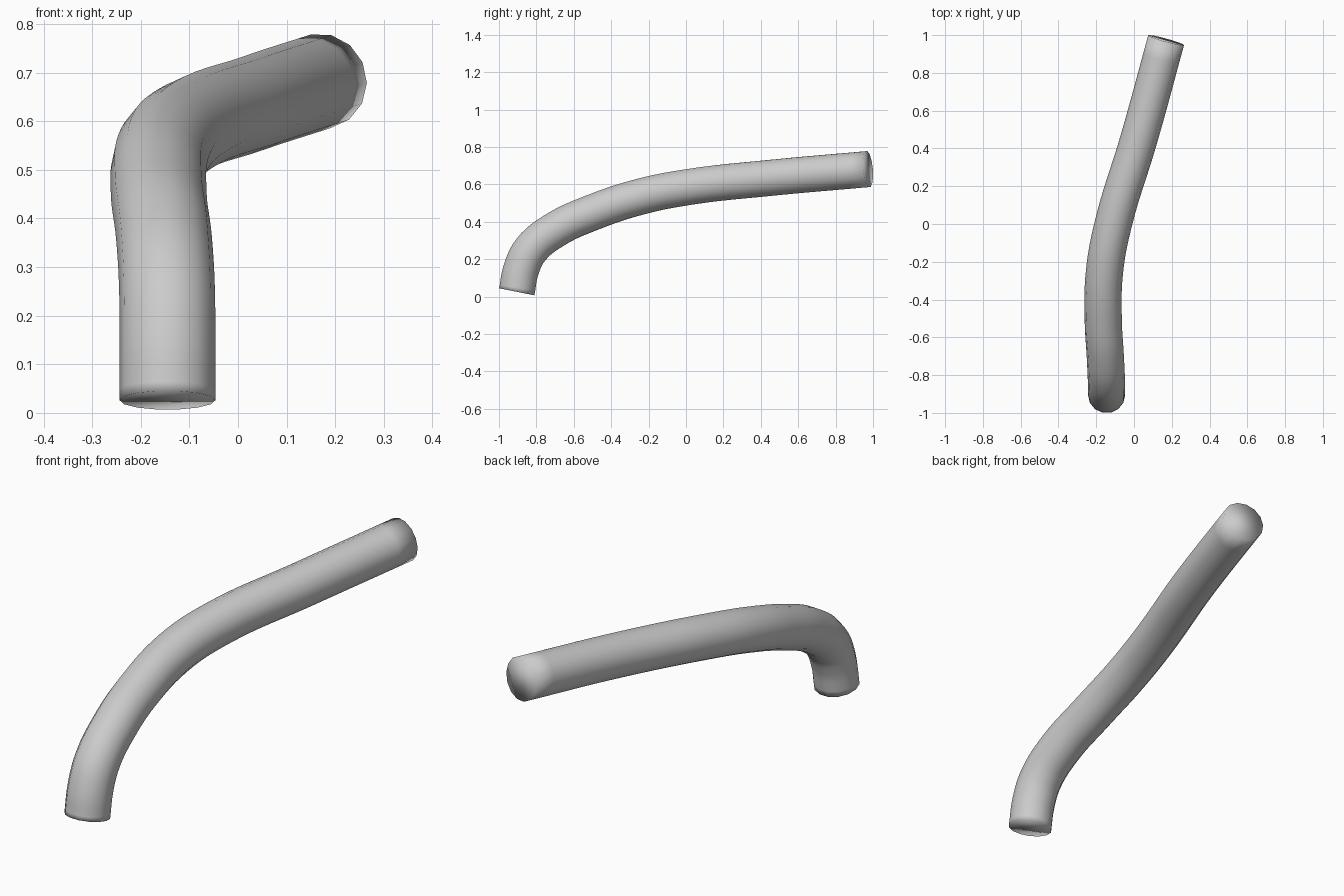
import bpy, bmesh

if "Cube" in bpy.data.objects:
    bpy.data.objects.remove(bpy.data.objects["Cube"])

# Centreline of the bent tube
path = [(-0.145, -0.905, 0.026), (-0.145, -0.880, 0.150), (-0.146, -0.828, 0.253),
        (-0.152, -0.700, 0.357), (-0.163, -0.500, 0.450), (-0.156, -0.250, 0.533),
        (-0.110, 0.000, 0.584), (0.026, 0.450, 0.635), (0.170, 0.973, 0.682)]

curve = bpy.data.curves.new("bent_tube", 'CURVE')
curve.dimensions = '3D'
curve.bevel_depth = 0.0985
curve.bevel_resolution = 5
curve.resolution_u = 6
curve.use_fill_caps = True
spline = curve.splines.new('BEZIER')
spline.bezier_points.add(len(path) - 1)
for bp, co in zip(spline.bezier_points, path):
    bp.co = co
    bp.handle_left_type = bp.handle_right_type = 'AUTO'

tube = bpy.data.objects.new("bent_tube", curve)
bpy.context.collection.objects.link(tube)
bpy.context.view_layer.objects.active = tube
tube.select_set(True)
bpy.ops.object.convert(target='MESH')
tube = bpy.context.object

# Weld the end caps and shade everything smooth
bm = bmesh.new()
bm.from_mesh(tube.data)
bmesh.ops.remove_doubles(bm, verts=bm.verts, dist=0.0005)
bmesh.ops.recalc_face_normals(bm, faces=bm.faces)
for f in bm.faces:
    f.smooth = True
for e in bm.edges:
    e.smooth = True
bm.to_mesh(tube.data)
bm.free()
